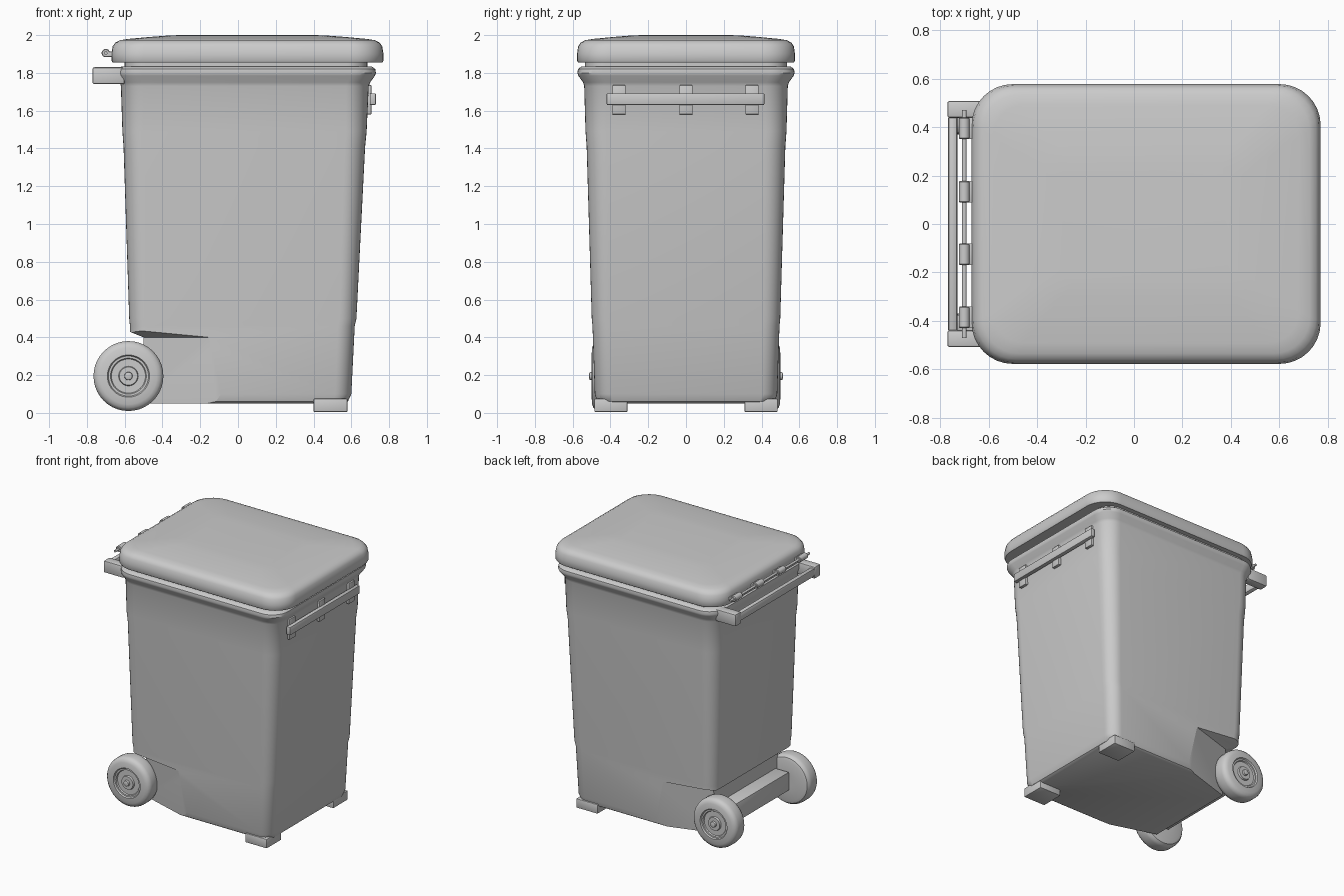
import bpy, bmesh, math
from mathutils import Vector

if "Cube" in bpy.data.objects:
    bpy.data.objects.remove(bpy.data.objects["Cube"])


def finish(name, bm, angle=35):
    bmesh.ops.recalc_face_normals(bm, faces=bm.faces)
    me = bpy.data.meshes.new(name)
    bm.to_mesh(me)
    bm.free()
    ob = bpy.data.objects.new(name, me)
    bpy.context.collection.objects.link(ob)
    activate(ob)
    bpy.ops.object.shade_smooth_by_angle(angle=math.radians(angle))
    return ob


def activate(ob):
    bpy.ops.object.select_all(action='DESELECT')
    ob.select_set(True)
    bpy.context.view_layer.objects.active = ob


def skin(bm, rings):
    # bridge closed rings and cap both ends
    rows = [[bm.verts.new(p) for p in ring] for ring in rings]
    n = len(rows[0])
    for a, b in zip(rows, rows[1:]):
        for i in range(n):
            j = (i + 1) % n
            bm.faces.new((a[i], a[j], b[j], b[i]))
    bm.faces.new(rows[0][::-1])
    bm.faces.new(rows[-1])


def rounded_rect(z, x0, x1, hy, r, seg=8):
    pts = []
    for k, (cx, cy) in enumerate([(x1 - r, hy - r), (x0 + r, hy - r),
                                  (x0 + r, r - hy), (x1 - r, r - hy)]):
        for i in range(seg + 1):
            a = math.pi / 2 * (k + i / seg)
            pts.append((cx + r * math.cos(a), cy + r * math.sin(a), z))
    return pts


def loft(name, sections, angle=35):
    bm = bmesh.new()
    skin(bm, [rounded_rect(*s) for s in sections])
    return finish(name, bm, angle)


def lathe_y(name, profile, cx, cz, side=1, seg=40):
    # profile of (radius, y), turned about an axis parallel to y
    bm = bmesh.new()
    skin(bm, [[(cx + r * math.cos(2 * math.pi * i / seg), side * y,
                cz + r * math.sin(2 * math.pi * i / seg)) for i in range(seg)]
              for r, y in profile])
    return finish(name, bm)


def box(name, x, y, z, bevel=0.006):
    bm = bmesh.new()
    bmesh.ops.create_cube(bm, size=1)
    for v in bm.verts:
        v.co = Vector([(lo + hi) / 2 + c * (hi - lo)
                       for c, (lo, hi) in zip(v.co, (x, y, z))])
    if bevel:
        bmesh.ops.bevel(bm, geom=bm.edges[:], offset=bevel, segments=2,
                        profile=0.5, affect='EDGES')
    return finish(name, bm)


def cut(target, points):
    # subtract the convex hull of the points
    bm = bmesh.new()
    for p in points:
        bm.verts.new(p)
    bmesh.ops.convex_hull(bm, input=bm.verts)
    cutter = finish("cutter", bm)
    cutter.hide_render = True
    mod = target.modifiers.new("cut", 'BOOLEAN')
    mod.operation, mod.solver, mod.object = 'DIFFERENCE', 'EXACT', cutter
    activate(target)
    bpy.ops.object.modifier_apply(modifier=mod.name)
    bpy.data.objects.remove(cutter)


# tapered bin body with flared rim and neck
body = loft("bin_body", [
    (0.05, -0.53, 0.565, 0.455, 0.07), (0.06, -0.545, 0.582, 0.47, 0.08),
    (0.10, -0.56, 0.60, 0.483, 0.085), (0.46, -0.572, 0.618, 0.495, 0.09),
    (0.50, -0.576, 0.627, 0.499, 0.09), (1.41, -0.606, 0.673, 0.526, 0.11),
    (1.49, -0.612, 0.681, 0.532, 0.11), (1.73, -0.62, 0.692, 0.539, 0.12),
    (1.75, -0.625, 0.70, 0.545, 0.12), (1.785, -0.638, 0.725, 0.57, 0.13),
    (1.80, -0.64, 0.73, 0.575, 0.13), (1.82, -0.637, 0.727, 0.572, 0.13),
    (1.833, -0.62, 0.71, 0.555, 0.12), (1.834, -0.60, 0.685, 0.535, 0.11),
    (1.87, -0.60, 0.685, 0.535, 0.11)])

# wheel recesses on both sides and along the back
for s in (1, -1):
    cut(body, [(-0.05, s * 0.525, 0.40), (-0.80, s * 0.293, 0.40),
               (-0.05, s * 0.65, 0.40), (-0.80, s * 0.65, 0.51),
               (-0.05, s * 0.475, -0.1), (-0.80, s * 0.243, -0.1),
               (-0.05, s * 0.65, -0.1), (-0.80, s * 0.65, -0.1)])
cut(body, [(x, y, z) for y in (-0.7, 0.7)
           for x, z in ((-0.50, -0.1), (-0.50, 0.40), (-0.8, 0.52), (-0.8, -0.1))])
activate(body)
bpy.ops.object.shade_smooth_by_angle(angle=math.radians(35))

# domed lid
loft("lid", [(z, -0.67 + d, 0.77 - d, 0.577 - d * 0.95, r) for z, d, r in (
    (1.855, 0.006, 0.165), (1.865, 0.0, 0.17), (1.90, 0.0, 0.17),
    (1.94, 0.006, 0.17), (1.96, 0.02, 0.165), (1.973, 0.045, 0.15),
    (1.98, 0.09, 0.13), (1.99, 0.20, 0.10), (1.997, 0.29, 0.08),
    (2.0, 0.36, 0.06))])

# wheels
tyre = [(0.05, 0.37), (0.15, 0.37), (0.17, 0.376), (0.182, 0.392), (0.185, 0.41),
        (0.185, 0.46), (0.18, 0.478), (0.168, 0.49), (0.15, 0.497), (0.112, 0.50),
        (0.106, 0.49), (0.095, 0.49), (0.09, 0.482), (0.052, 0.482),
        (0.048, 0.495), (0.022, 0.495), (0.02, 0.51), (0.012, 0.513)]
for s, label in ((1, "rear"), (-1, "front")):
    lathe_y("wheel_" + label, tyre, -0.58, 0.195, s)
    # feet
    box("foot_" + label, (0.40, 0.58), sorted((s * 0.31, s * 0.485)), (0.005, 0.075))
    # push handle arms
    box("handle_arm_" + label, (-0.77, -0.60), sorted((s * 0.438, s * 0.508)),
        (1.74, 1.83), 0.01)

# axle beam and the axle through the wheels
box("axle_beam", (-0.61, -0.39), (-0.36, 0.36), (0.13, 0.27))
lathe_y("axle", [(0.02, -0.49), (0.02, 0.49)], -0.58, 0.195, seg=16)

# push handle grip
box("handle_grip", (-0.767, -0.728), (-0.45, 0.45), (1.755, 1.82), 0.015)

# lid hinge rod and knuckles
lathe_y("hinge_rod", [(0.009, -0.47), (0.009, 0.47)], -0.70, 1.905, seg=16)
for i, y in enumerate((-0.385, -0.125, 0.133, 0.395)):
    lathe_y(f"hinge_knuckle_{i}", [(0.018, y - 0.045), (0.022, y - 0.04),
            (0.022, y + 0.04), (0.018, y + 0.045)], -0.70, 1.905, seg=20)
    box(f"hinge_tab_{i}", (-0.695, -0.65), (y - 0.045, y + 0.045), (1.885, 1.912), 0.004)

# lifting bar and its brackets on the +x side
box("lifting_bar", (0.698, 0.73), (-0.42, 0.415), (1.63, 1.692))
for i, y in enumerate((-0.355, 0.0, 0.35)):
    box(f"lifting_bar_bracket_{i}", (0.67, 0.706), (y - 0.035, y + 0.035), (1.58, 1.735), 0.004)
